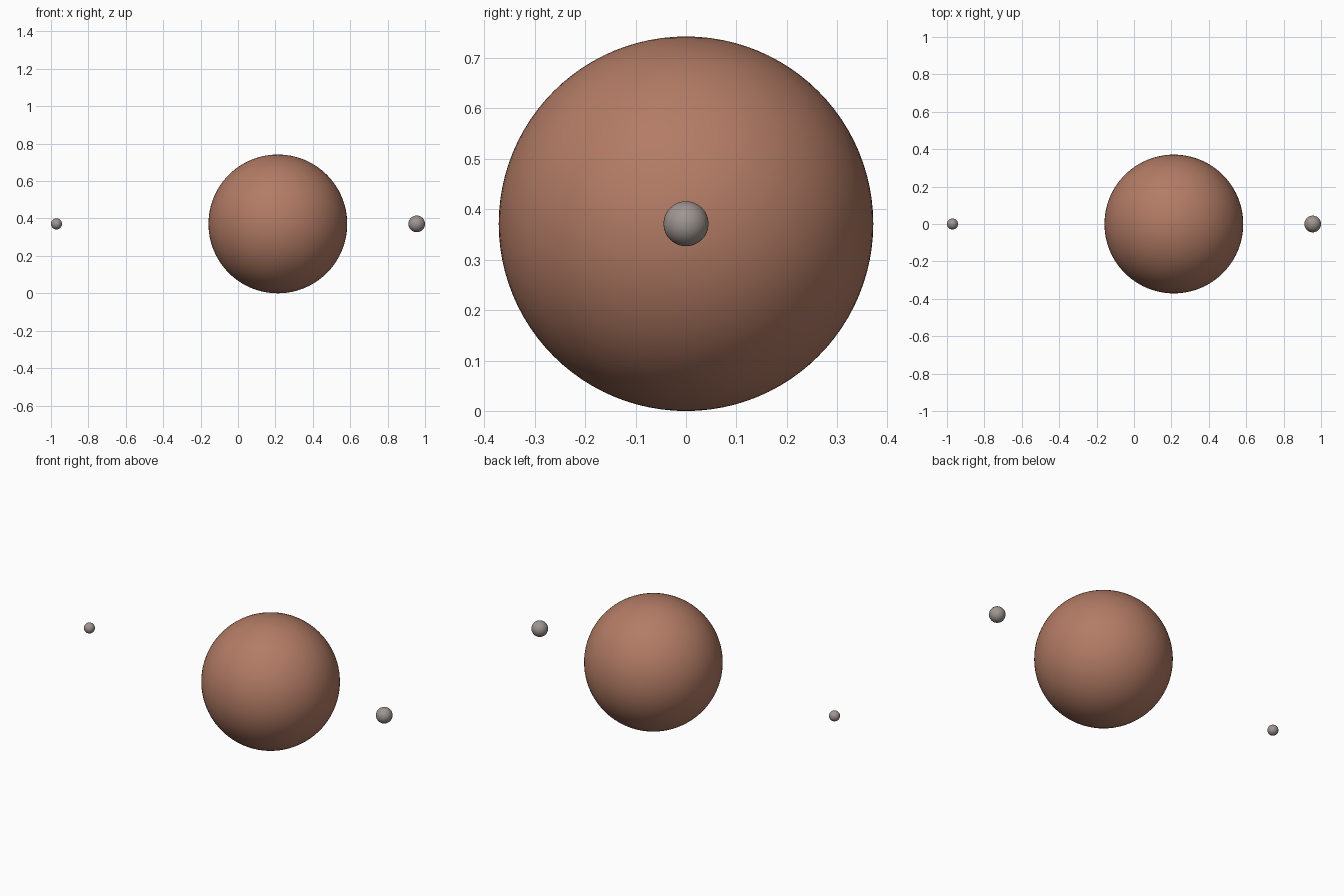
import bpy

if "Cube" in bpy.data.objects:
    bpy.data.objects.remove(bpy.data.objects["Cube"])


def material(name, colour):
    mat = bpy.data.materials.new(name)
    mat.diffuse_color = (*colour, 1.0)
    mat.use_nodes = True
    mat.node_tree.nodes["Principled BSDF"].inputs["Base Color"].default_value = mat.diffuse_color
    return mat


def ball(name, x, radius, mat, segments=64, rings=32):
    bpy.ops.mesh.primitive_uv_sphere_add(
        segments=segments, ring_count=rings, radius=radius,
        location=(x, 0, PLANET_RADIUS))
    obj = bpy.context.object
    obj.name = name
    obj.data.materials.append(mat)
    bpy.ops.object.shade_smooth()
    return obj


PLANET_RADIUS = 0.371
rust = material("rust", (0.45, 0.20, 0.13))
rock = material("rock", (0.34, 0.30, 0.28))

# Planet resting on the ground plane, moons level with its centre
ball("planet", 0.213, PLANET_RADIUS, rust, 96, 48)
ball("inner_moon", 0.9555, 0.0445, rock)
ball("outer_moon", -0.9705, 0.0295, rock)
